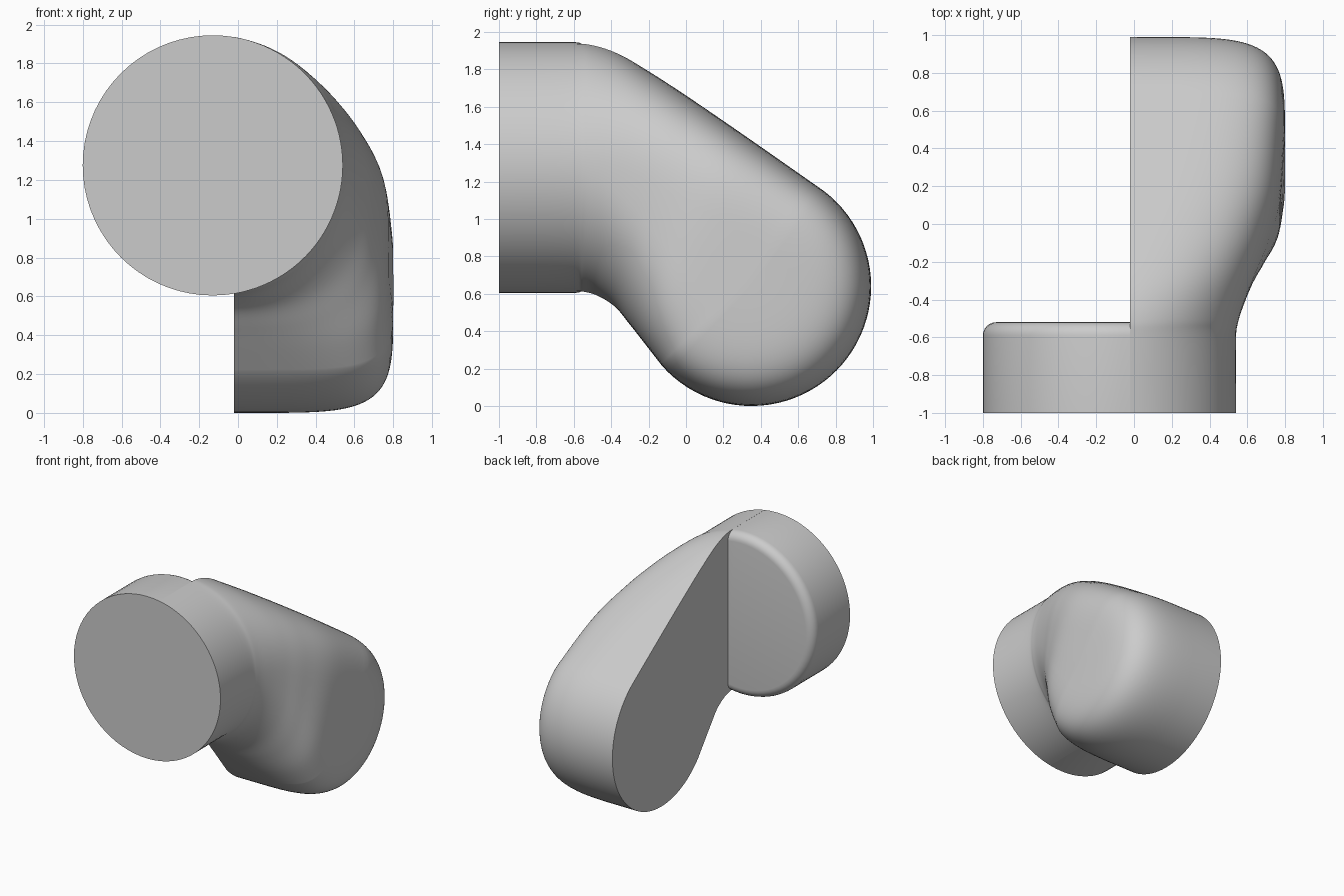
import bpy, bmesh, math
from mathutils import Matrix, Vector

cube = bpy.data.objects.get("Cube")
if cube:
    bpy.data.objects.remove(cube, do_unlink=True)

grey = bpy.data.materials.new("plain grey")
grey.use_nodes = True
colour = (0.6, 0.6, 0.6, 1)
grey.diffuse_color = colour
grey.node_tree.nodes["Principled BSDF"].inputs["Base Color"].default_value = colour

SPLIT = -0.02           # plane of the flat cut side
AXIS_X, AXIS_Z, RADIUS = -0.13, 1.275, 0.67
LOBE_Y, LOBE_Z, LOBE_R = 0.35, 0.64, 0.64


def finish(bm, name):
    bmesh.ops.remove_doubles(bm, verts=bm.verts, dist=0.0005)
    bmesh.ops.recalc_face_normals(bm, faces=bm.faces)
    mesh = bpy.data.meshes.new(name)
    bm.to_mesh(mesh)
    bm.free()
    mesh.materials.append(grey)
    obj = bpy.data.objects.new(name, mesh)
    bpy.context.collection.objects.link(obj)
    bpy.ops.object.select_all(action='DESELECT')
    obj.select_set(True)
    bpy.context.view_layer.objects.active = obj
    bpy.ops.object.shade_smooth_by_angle(angle=math.radians(40))
    return obj


def catmull(rows, steps):
    out = []
    for i in range(len(rows) - 1):
        a, b, c = rows[max(i - 1, 0)], rows[i], rows[i + 1]
        d = rows[min(i + 2, len(rows) - 1)]
        for s in range(steps):
            t = s / steps
            out.append([q + 0.5 * t * (r - p + t * (2*p - 5*q + 4*r - w + t * (3*(q - r) + w - p)))
                        for p, q, r, w in zip(a, b, c, d)])
    out.append(list(rows[-1]))
    return out


# Swept body: top y,z, bottom y,z, side reach, squareness
def on_lobe(deg):
    a = math.radians(deg)
    return (LOBE_Y + LOBE_R * math.cos(a), LOBE_Z + LOBE_R * math.sin(a))


TOP_ANGLE, LOW_ANGLE = 57, -138
stations = [
    (-1, 1.945, -1, 0.605, 0.54, 2),
    (-0.62, 1.945, -0.62, 0.605, 0.54, 2),
    (-0.5, 1.935, -0.55, 0.605, 0.55, 2.1),
    (-0.36, 1.885, -0.47, 0.585, 0.585, 2.3),
    (-0.2, 1.79, -0.38, 0.53, 0.635, 2.7),
    (0, 1.66, -0.3, 0.435, 0.7, 3.2),
    (0.3, 1.455, -0.21, 0.32, 0.77, 4),
    (*on_lobe(TOP_ANGLE), *on_lobe(LOW_ANGLE), 0.8, 5),
]
rows = [s + ((s[0] + s[2]) / 2, (s[1] + s[3]) / 2) for s in stations]
rows[-1] = stations[-1] + (LOBE_Y, LOBE_Z)
path = catmull(rows, 6)

outline = [(r[0:2], r[6:8], r[4], r[5]) for r in path]
for i in range(1, 48):
    ang = TOP_ANGLE + (LOW_ANGLE - TOP_ANGLE) * i / 48
    outline.append((on_lobe(ang), (LOBE_Y, LOBE_Z), 0.8, 5))
outline += [(r[2:4], r[6:8], r[4], r[5]) for r in reversed(path)]

bm = bmesh.new()
RINGS = 24
columns = []
for edge, centre, reach, n in outline:
    x0 = AXIS_X + (SPLIT - AXIS_X) * (n - 2) / 3
    span = reach - x0
    last = math.acos(min(1, max(0, (SPLIT - x0) / span)) ** (n / 2))
    column = []
    for k in range(RINGS + 1):
        a = last * k / RINGS
        r = math.sin(a) ** (2 / n)
        if k == RINGS:
            x = SPLIT
        else:
            x = x0 + span * max(0, math.cos(a)) ** (2 / n)
        column.append(bm.verts.new((x, centre[0] + (edge[0] - centre[0]) * r,
                                    centre[1] + (edge[1] - centre[1]) * r)))
    columns.append(column)
for a, b in zip(columns, columns[1:]):
    for k in range(RINGS):
        bm.faces.new((a[k], a[k + 1], b[k + 1], b[k]))
# Flat cut side and flat front end
bm.faces.new([c[-1] for c in columns])
bm.faces.new(columns[0][::-1] + columns[-1][1:])
finish(bm, "bent_body")

# Half round front end with a rounded back rim
bm = bmesh.new()
BACK = -0.52
turn = Matrix.Rotation(math.pi / 2, 4, 'X')
place = Matrix.Translation((AXIS_X, (BACK - 1) / 2, AXIS_Z)) @ turn
bmesh.ops.create_cone(bm, cap_ends=True, segments=72, radius1=RADIUS, radius2=RADIUS,
                      depth=BACK + 1, matrix=place)
rim = [e for e in bm.edges if all(v.co.y > BACK - 0.01 for v in e.verts)]
bmesh.ops.bevel(bm, geom=rim, offset=0.07, segments=6, profile=0.5, affect='EDGES')
bmesh.ops.bisect_plane(bm, geom=bm.verts[:] + bm.edges[:] + bm.faces[:],
                       plane_co=Vector((SPLIT, 0, 0)), plane_no=Vector((1, 0, 0)),
                       clear_outer=True)
finish(bm, "round_front_end")
